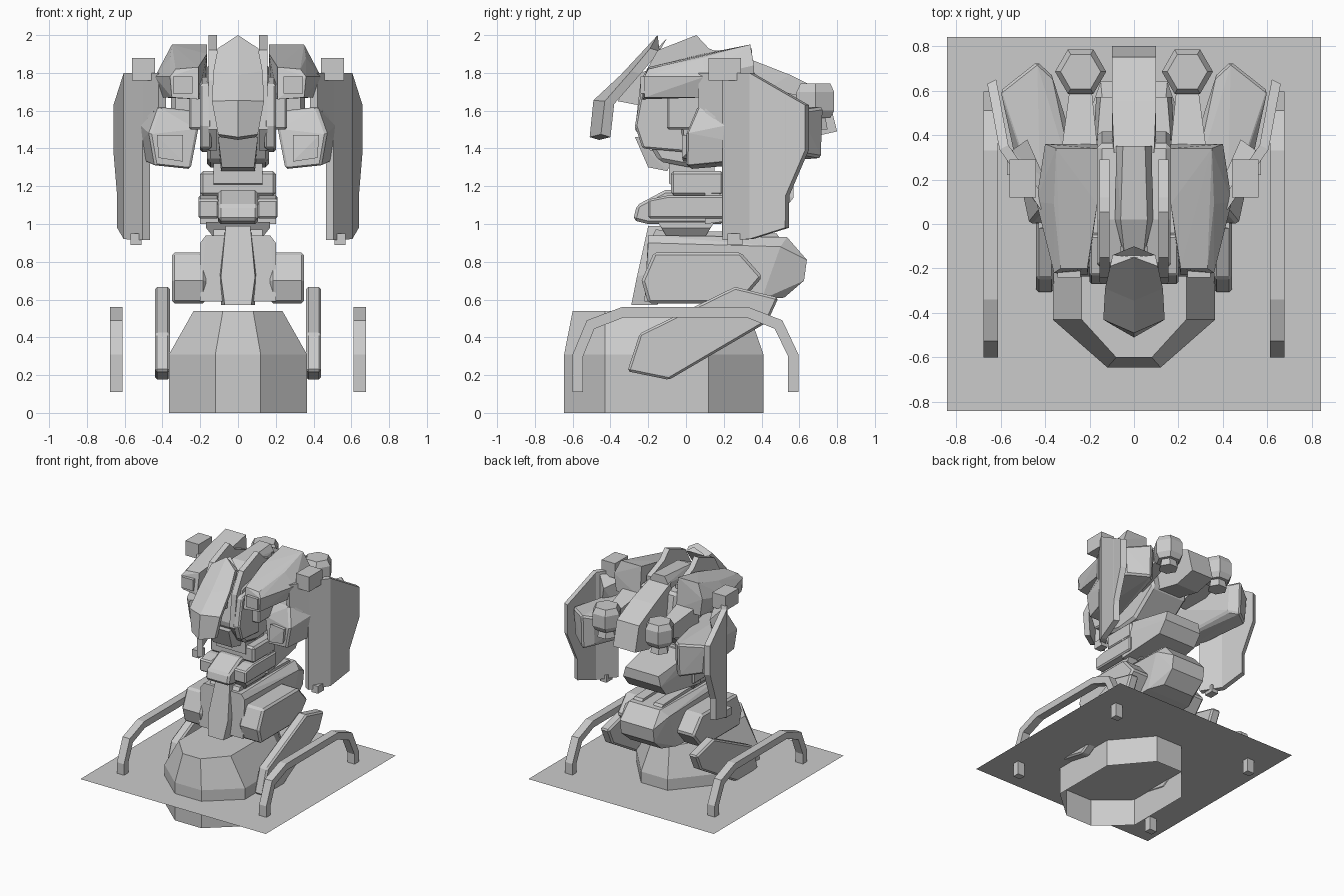
import bpy, bmesh, math

grey = bpy.data.materials.new("plain_grey")
grey.diffuse_color = (0.6, 0.6, 0.6, 1)


def finish(name, bm, mirror=False, bevel=0):
    bmesh.ops.recalc_face_normals(bm, faces=bm.faces)
    me = bpy.data.meshes.new(name)
    bm.to_mesh(me)
    bm.free()
    me.materials.append(grey)
    ob = bpy.data.objects.new(name, me)
    bpy.context.collection.objects.link(ob)
    if bevel:
        m = ob.modifiers.new("edge", 'BEVEL')
        m.width, m.segments, m.limit_method = bevel, 1, 'ANGLE'
        m.angle_limit = math.radians(40)
    if mirror:
        m = ob.modifiers.new("mirror", 'MIRROR')
        m.use_mirror_merge = False
    return ob


def prism(name, yz, x0, x1, mirror=False, bevel=0):
    """Side profile extruded along x."""
    bm = bmesh.new()
    f = bm.faces.new([bm.verts.new((x0, y, z)) for y, z in yz])
    r = bmesh.ops.extrude_face_region(bm, geom=[f])
    vs = [v for v in r["geom"] if isinstance(v, bmesh.types.BMVert)]
    bmesh.ops.translate(bm, verts=vs, vec=(x1 - x0, 0, 0))
    return finish(name, bm, mirror, bevel)


def hull(name, pts, mirror=False, bevel=0):
    bm = bmesh.new()
    vs = [bm.verts.new(p) for p in pts]
    r = bmesh.ops.convex_hull(bm, input=vs)
    junk = [g for g in r["geom_interior"] if isinstance(g, bmesh.types.BMVert)]
    bmesh.ops.delete(bm, geom=junk, context='VERTS')
    bmesh.ops.dissolve_limit(bm, angle_limit=0.03, verts=bm.verts[:], edges=bm.edges[:])
    return finish(name, bm, mirror, bevel)


def sym(pts):
    return [(s * x, y, z) for x, y, z in pts for s in (1, -1)]


def box(x0, x1, y0, y1, z0, z1):
    return [(x, y, z) for x in (x0, x1) for y in (y0, y1) for z in (z0, z1)]


def loft(name, rings, cap_end=True, closed=True, mirror=False):
    bm = bmesh.new()
    rows = [[bm.verts.new(p) for p in r] for r in rings]
    n = len(rows[0])
    for a, b in zip(rows, rows[1:]):
        for i in range(n if closed else n - 1):
            j = (i + 1) % n
            bm.faces.new((a[i], a[j], b[j], b[i]))
    if cap_end:
        bm.faces.new(rows[-1])
    return bm


# ground sheet
bm = bmesh.new()
bm.faces.new([bm.verts.new(p) for p in
              ((-.84, -.84, .22), (.84, -.84, .22), (.84, .84, .22), (-.84, .84, .22))])
finish("ground_sheet", bm)

# open-bottomed eight-sided base
def ring(half, z):
    return [(x, y, z) for x, y in half] + [(-x, y, z) for x, y in reversed(half)]
low = [(.12, -.645), (.365, -.43), (.365, .12), (.12, .41)]
top = [(.08, -.6), (.235, -.43), (.235, .1), (.08, .33)]
finish("base", loft("base", [ring(low, 0), ring(low, .31), ring(top, .54)]))

# arched side rails
outer = [(-.6, .11), (-.6, .31), (-.525, .49), (-.34, .56),
         (.33, .56), (.51, .49), (.595, .31), (.595, .11)]
inner = [(.54, .11), (.54, .3), (.47, .445), (.32, .505),
         (-.33, .505), (-.485, .445), (-.545, .3), (-.545, .11)]
prism("side_rail", outer + inner, .612, .677, True)

# thigh plates and hip boxes
prism("thigh_plate", [(-.31, .22), (-.09, .175), (.43, .48), (.49, .61), (.26, .667),
                      (-.245, .42)], .36, .44, True, .012)
prism("hip_box", [(-.17, .85), (.29, .85), (.405, .72), (.285, .58), (-.2, .58),
                  (-.235, .70)], .17, .35, True, .015)

# pelvis and front guard
hull("pelvis", sym([(.17, -.2, .94), (.2, -.2, .90), (.2, -.22, .59), (.14, .535, .93),
                    (.2, .5, .88), (.15, .64, .81), (.15, .625, .70), (.14, .52, .61),
                    (.2, .4, .60)]))
hull("front_guard", sym([(.065, -.2, .99), (.065, -.12, .99), (.09, -.26, .72),
                         (.07, -.29, .57), (.09, -.15, .57), (.1, -.16, .75)]))
prism("pelvis_ridge", [(-.18, .93), (.5, .92), (.48, .95), (-.16, .97)], .05, .13, True)

# waist
hull("waist", sym([(.17, -.15, 1.01), (.17, .15, 1.01), (.17, -.13, .98), (.17, .13, .98),
                   (.13, -.1, .93), (.13, .1, .93)]))
prism("abdomen", [(-.28, 1.02), (-.26, 1.10), (-.11, 1.18), (.2, 1.18), (.2, 1.0),
                  (-.2, 1.0)], -.105, .105, bevel=.015)
prism("abdomen_side", [(-.2, 1.03), (-.2, 1.13), (-.1, 1.15), (.2, 1.15), (.2, 1.03)],
      .1, .21, True, .01)
hull("abdomen_rear", sym([(.2, .1, 1.0), (.2, .1, 1.2), (.17, .5, 1.05), (.17, .57, 1.14),
                          (.15, .57, 1.22), (.18, .2, 1.28)]))
prism("waist_block", [(-.08, 1.15), (-.08, 1.28), (.2, 1.28), (.2, 1.15)],
      -.2, .2, bevel=.015)
prism("waist_barrel", [(.03 + .14 * math.cos(i * math.pi / 3 + math.pi / 6),
                        1.28 + .13 * math.sin(i * math.pi / 3 + math.pi / 6))
                       for i in range(6)], -.13, .13)

# torso core, side fins and cheeks
prism("torso", [(-.19, 1.80), (-.25, 1.5), (-.14, 1.33), (.02, 1.3), (.2, 1.32),
                (.42, 1.5), (.36, 1.82), (.02, 1.85)], -.165, .165, bevel=.02)
prism("torso_fin", [(.055, 2.0), (.12, 1.93), (.29, 1.86), (.29, 1.5), (.02, 1.4),
                    (-.19, 1.39), (-.27, 1.5), (-.24, 1.76), (-.15, 1.92)], .11, .155, True)
prism("cheek", [(-.23, 1.4), (-.27, 1.52), (-.23, 1.74), (-.05, 1.78), (0, 1.38)],
      .14, .2, True, .01)
hull("chin", sym([(.105, -.27, 1.46), (.085, -.2, 1.3), (.09, -.1, 1.28), (.1, 0, 1.46)]))

# central pod and sloping back
hull("pod", sym([(.05, .35, 1.93), (.08, .35, 1.88), (.06, .02, 1.91), (.085, .02, 1.85),
                 (.04, -.16, 1.83), (.08, .35, 1.6), (.085, 0, 1.6), (.05, -.18, 1.6)]))
hull("back_slope", sym([(.09, .32, 1.88), (.1, .33, 1.65), (.1, .55, 1.79), (.1, .75, 1.69),
                        (.1, .8, 1.49), (.1, .62, 1.45), (.1, .4, 1.5)]))

# folded face mask: rows of half width, centre y, edge y, centre z, edge z
rows = [(.107, -.15, -.19, 2.0, 1.93), (.13, -.345, -.29, 1.79, 1.81),
        (.138, -.49, -.43, 1.655, 1.65), (.105, -.51, -.45, 1.46, 1.475)]
rings = []
for w, yc, ye, zc, ze in rows:
    front = [(-w, ye, ze), (0, yc, zc), (w, ye, ze)]
    rings.append(front + [(x * .9, y + .05, z - .015) for x, y, z in reversed(front)])
bm = loft("mask", rings)
bm.faces.new([v for v in bm.verts][:6])
finish("face_mask", bm)
hull("mask_mount", sym([(.06, -.3, 1.78), (.06, -.36, 1.65), (.06, -.1, 1.85), (.06, -.1, 1.6)]))

# shoulder blocks
hull("shoulder", [(.165, .34, 1.95), (.35, .34, 1.95), (.40, .36, 1.84), (.38, .36, 1.7),
                  (.165, .36, 1.7), (.165, .09, 1.9), (.36, .09, 1.88), (.44, .1, 1.78),
                  (.21, -.2, 1.83), (.33, -.2, 1.82), (.36, -.22, 1.78), (.35, -.22, 1.67),
                  (.21, -.23, 1.66), (.40, .1, 1.67), (.18, .1, 1.67)], True)
hull("shoulder_face", box(.24, .345, -.24, -.2, 1.69, 1.78), True)
hull("shoulder_link", box(.14, .26, -.1, .2, 1.5, 1.7), True, .01)

# swept arm boxes
hull("arm", [(.21, .04, 1.50), (.25, .02, 1.29), (.44, 0, 1.31), (.47, 0, 1.48),
             (.42, .06, 1.62), (.25, .1, 1.60), (.22, .2, 1.53), (.37, .67, 1.60),
             (.435, .73, 1.62), (.60, .6, 1.60), (.37, .66, 1.37), (.435, .72, 1.35),
             (.58, .6, 1.37)], True, .012)
hull("arm_front_pad", [(.29, -.015, 1.33), (.42, -.02, 1.35), (.43, -.02, 1.47),
                       (.29, 0, 1.47), (.29, .1, 1.33), (.43, .1, 1.47)], True)

# folded shields: y, lower z, upper z, outer x
stations = [(.065, 1.60, 1.80, .42), (.19, 1.475, 1.80, .505), (.192, .915, 1.80, .505),
            (.335, .92, 1.80, .605), (.525, .98, 1.69, .64), (.527, 1.15, 1.689, .64),
            (.63, 1.39, 1.63, .66)]
rings = [[(x, y, a), (x, y, b), (x - .04, y + .02, b), (x - .04, y + .02, a)]
         for y, a, b, x in stations]
bm = loft("shield", rings)
bm.faces.new([v for v in bm.verts][:4])
finish("shield", bm, True)
hull("shield_top_tab", box(.44, .56, .12, .29, 1.76, 1.88), True)
hull("shield_bottom_tab", box(.51, .57, .22, .3, .89, .95), True)
hull("shield_mount", [(.42, .1, 1.78), (.46, .1, 1.5), (.55, .33, 1.78), (.55, .33, 1.4),
                      (.40, .2, 1.74), (.40, .2, 1.4), (.48, .38, 1.7)], True)

# six-sided thrusters on pylons
def hexring(r, z):
    return [(.24 + r * math.cos(i * math.pi / 3), .685 + r * math.sin(i * math.pi / 3), z)
            for i in range(6)]
hull("thruster", hexring(.09, 1.745) + hexring(.115, 1.70) + hexring(.115, 1.6)
     + hexring(.09, 1.56), True)
hull("thruster_nozzle", hexring(.06, 1.57) + hexring(.075, 1.50), True)
hull("thruster_pylon", [(.16, .3, 1.75), (.33, .3, 1.75), (.16, .3, 1.5), (.33, .3, 1.5),
                        (.19, .6, 1.68), (.29, .6, 1.68), (.19, .6, 1.58), (.29, .6, 1.58)], True)
